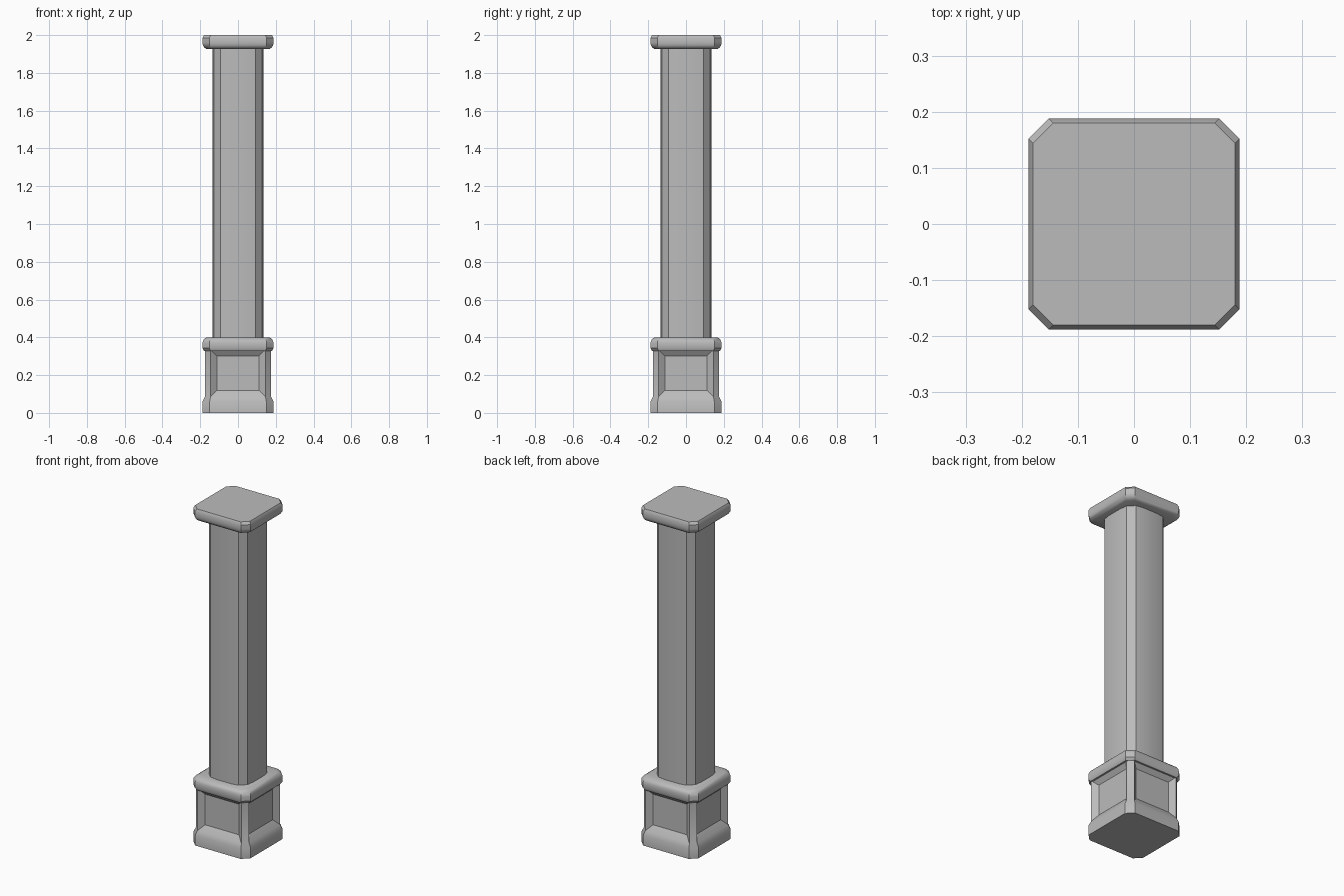
import bpy, bmesh, math

if "Cube" in bpy.data.objects:
    bpy.data.objects.remove(bpy.data.objects["Cube"])

# One stone colour for the whole column
stone = bpy.data.materials.new("grey stone")
stone.use_nodes = True
GREY = (0.5, 0.5, 0.5, 1)
stone.diffuse_color = GREY
stone.node_tree.nodes["Principled BSDF"].inputs["Base Color"].default_value = GREY


def outline(half, cut, bulge=0.0):
    """Square with cut corners; each side may swell outward a little."""
    side = [(half, -(half - cut)), (half, half - cut)]
    if bulge:
        m = (half - cut) * 0.5
        side[1:1] = [(half + bulge, -m), (half + bulge, m)]
    pts = []
    for k in range(4):
        c, s = round(math.cos(k * math.pi / 2)), round(math.sin(k * math.pi / 2))
        pts += [(x * c - y * s, x * s + y * c) for x, y in side]
    return pts


def loft(name, levels, bulge=0.0, panel_range=None):
    """Stack outlines given as (half width, corner cut, height)."""
    bm = bmesh.new()
    rings = [[bm.verts.new((x, y, z)) for x, y in outline(h, cut, bulge)]
             for h, cut, z in levels]
    n = len(rings[0])
    for a, b in zip(rings, rings[1:]):
        for i in range(n):
            j = (i + 1) % n
            bm.faces.new((a[i], a[j], b[j], b[i]))
    bm.faces.new(rings[0][::-1])
    bm.faces.new(rings[-1])
    bm.normal_update()
    # Sunken panels in the four wide sides
    if panel_range:
        lo, hi = panel_range
        wide = [f for f in bm.faces
                if lo < f.calc_center_median().z < hi
                and max(abs(f.normal.x), abs(f.normal.y)) > 0.99]
        bmesh.ops.inset_individual(bm, faces=wide, thickness=0.048, depth=-0.025)
    mesh = bpy.data.meshes.new(name)
    bm.to_mesh(mesh)
    bm.free()
    mesh.materials.append(stone)
    obj = bpy.data.objects.new(name, mesh)
    bpy.context.collection.objects.link(obj)
    bpy.ops.object.select_all(action='DESELECT')
    obj.select_set(True)
    bpy.context.view_layer.objects.active = obj
    bpy.ops.object.shade_smooth_by_angle(angle=math.radians(32))
    return obj


# Rounded moulding, from its tight face (0) to its broad face (1)
MOULDING = [(0.166, 0.0), (0.178, 0.1), (0.186, 0.28), (0.188, 0.45),
            (0.188, 0.8), (0.18, 1.0)]


def moulding(name, tight_z, broad_z):
    levels = [(h, 0.036, tight_z + (broad_z - tight_z) * t) for h, t in MOULDING]
    return loft(name, sorted(levels, key=lambda p: p[2]))


# Pedestal with foot and recessed panels
loft("pedestal", [(0.188, 0.038, 0), (0.188, 0.038, 0.06),
                  (0.175, 0.03, 0.085), (0.175, 0.03, 0.335)],
     panel_range=(0.1, 0.33))
moulding("pedestal_moulding", 0.4, 0.328)

# Shaft with gently swelling sides and cut corners
loft("shaft", [(0.128, 0.036, 0.39), (0.128, 0.036, 1.94)], bulge=0.007)

# Cap slab
moulding("cap", 1.926, 2.0)
